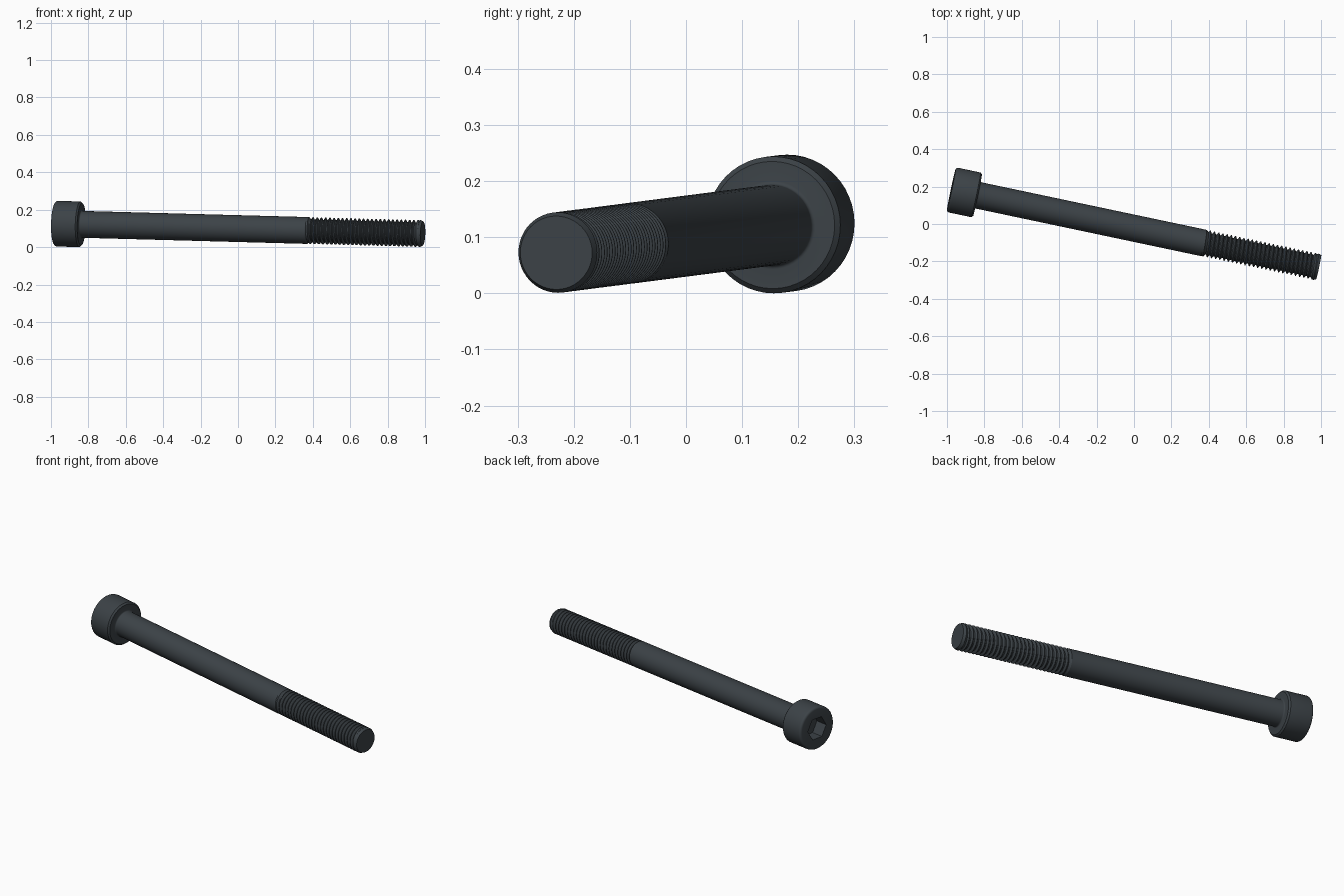
import bpy, bmesh, math
from mathutils import Vector, Matrix

cube = bpy.data.objects.get("Cube")
if cube:
    bpy.data.objects.remove(cube, do_unlink=True)

SEGMENTS = 48
UNIT = 0.0287            # one millimetre of the screw
LENGTH, HEAD_H, THREAD_L = 70, 5, 22
HEAD_R, SHANK_R, ROOT_R = 4.25, 2.5, 2.05
SOCKET_APOTHEM, SOCKET_DEPTH = 2, 2.5
PITCH = 0.8
TIP_H = 0.5

# Placement: local z runs from the head top to the tip
axis = Vector((0.978, -0.2065, -0.0265)).normalized()
PLACE = (Matrix.Translation((-0.977, 0.1836, 0.1255))
         @ axis.to_track_quat('Z', 'Y').to_matrix().to_4x4()
         @ Matrix.Scale(UNIT, 4))

steel = bpy.data.materials.new("dark steel")
steel.use_nodes = True
colour = (0.045, 0.055, 0.063, 1)
steel.diffuse_color = colour
steel.node_tree.nodes["Principled BSDF"].inputs["Base Color"].default_value = colour


def hexagon(angle):
    """Radius of the hexagonal socket at an angle."""
    return SOCKET_APOTHEM / math.cos(angle % (math.pi / 3) - math.pi / 6)


def skin(name, rows, point):
    """Join rows of points around the axis into a smooth shaded surface."""
    bm = bmesh.new()
    grid = []
    for row in rows:
        grid.append([])
        for i in range(SEGMENTS + 1):
            angle = math.tau * i / SEGMENTS
            r, z = point(row, i / SEGMENTS, angle)
            grid[-1].append(bm.verts.new((r * math.cos(angle), r * math.sin(angle), z)))
    for a, b in zip(grid, grid[1:]):
        for i in range(SEGMENTS):
            bm.faces.new((a[i], a[i + 1], b[i + 1], b[i]))
    bmesh.ops.remove_doubles(bm, verts=bm.verts, dist=0.002)
    bm.transform(PLACE)
    mesh = bpy.data.meshes.new(name)
    bm.to_mesh(mesh)
    bm.free()
    mesh.materials.append(steel)
    obj = bpy.data.objects.new(name, mesh)
    bpy.context.collection.objects.link(obj)
    bpy.ops.object.select_all(action='DESELECT')
    obj.select_set(True)
    bpy.context.view_layer.objects.active = obj
    bpy.ops.object.shade_smooth_by_angle(angle=math.radians(30))
    return obj


def lathe_point(row, turn, angle):
    r, z = row
    return (r(angle) if callable(r) else r), z


def rounding(r, z, size, start, steps=4):
    """Quarter round about the point (r, z), beginning at an angle."""
    return [(r + size * math.cos(start + k * math.pi / 2 / steps),
             z + size * math.sin(start + k * math.pi / 2 / steps))
            for k in range(steps + 1)]


# Head with hexagonal socket, rounded rim and bevelled underside
TOP_ROUND, BEVEL, FILLET = 0.45, 0.3, 0.25
head = [(0, SOCKET_DEPTH), (hexagon, SOCKET_DEPTH), (hexagon, 0)]
head += rounding(HEAD_R - TOP_ROUND, TOP_ROUND, TOP_ROUND, -math.pi / 2)
head += [(HEAD_R, HEAD_H - BEVEL), (HEAD_R - BEVEL, HEAD_H)]
skin("screw_head", head, lathe_point)

# Plain shank with a fillet under the head
fillet = rounding(SHANK_R + FILLET, HEAD_H + FILLET, FILLET, math.pi / 2)
fillet = [(r, 2 * (HEAD_H + FILLET) - z) for r, z in fillet]
thread_start = LENGTH - THREAD_L
thread_end = LENGTH - TIP_H
skin("shank", [(HEAD_R - BEVEL, HEAD_H)] + fillet + [(SHANK_R, thread_start)], lathe_point)

# Helical thread: flat crest, flank, flat root, flank
KNOTS = (0, 0.125, 0.4375, 0.6875)


def thread_point(row, turn, angle):
    z = min(max(thread_start + PITCH * (row + turn), thread_start), thread_end)
    phase = ((z - thread_start) / PITCH - turn) % 1
    if phase < KNOTS[1]:
        depth = 0
    elif phase < KNOTS[2]:
        depth = (phase - KNOTS[1]) / (KNOTS[2] - KNOTS[1])
    elif phase < KNOTS[3]:
        depth = 1
    else:
        depth = (1 - phase) / (1 - KNOTS[3])
    fade = min(1, (z - thread_start) / PITCH, (thread_end - z) / PITCH)
    return SHANK_R - (SHANK_R - ROOT_R) * depth * fade, z


turns = math.ceil((thread_end - thread_start) / PITCH)
skin("thread", [n + k for n in range(-1, turns + 1) for k in KNOTS], thread_point)

# Chamfered tip
skin("tip", [(SHANK_R, thread_end), (SHANK_R - 0.22, LENGTH), (0, LENGTH)], lathe_point)
